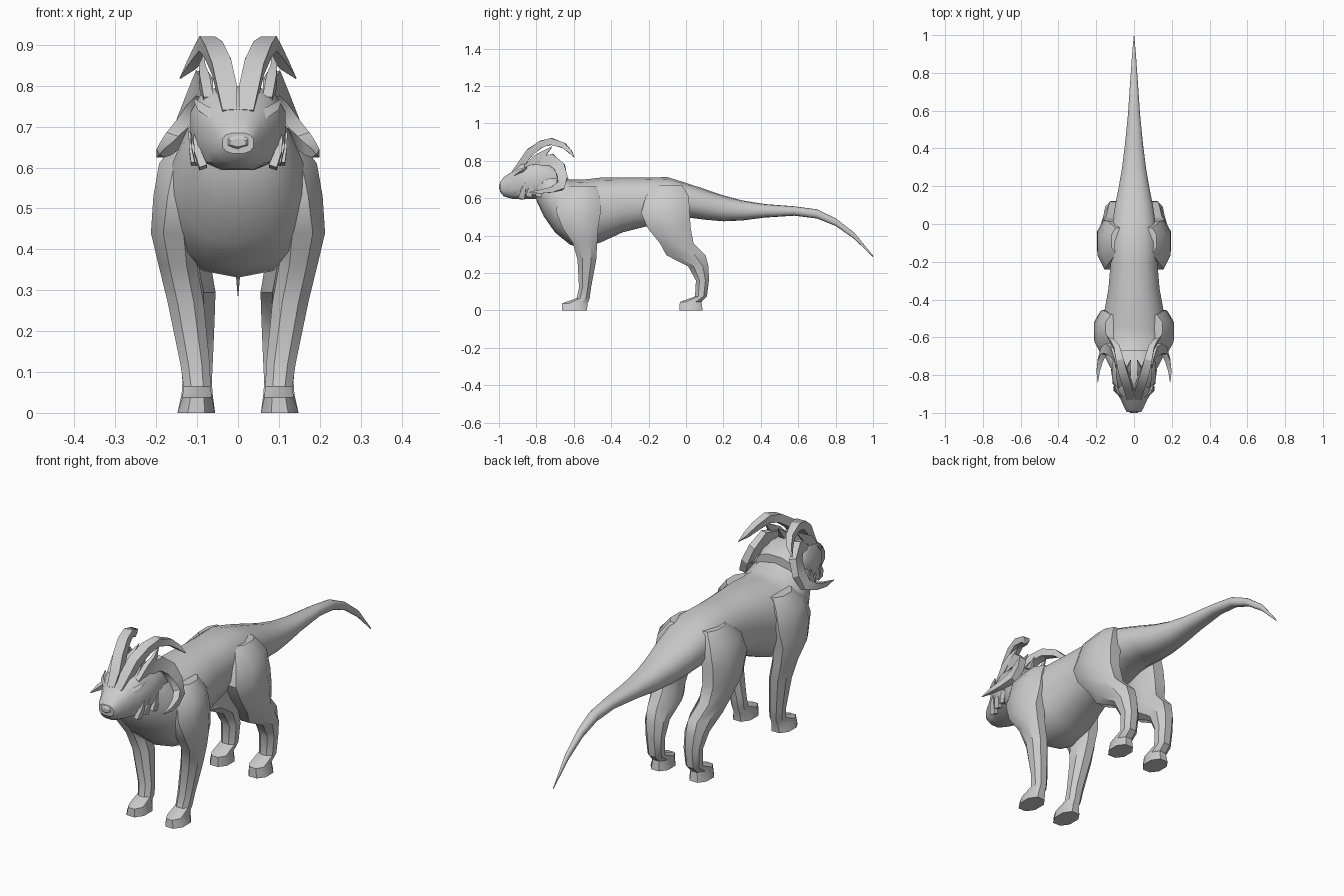
import bpy, bmesh, math
from mathutils import Vector

X, Y, Z = Vector((1, 0, 0)), Vector((0, 1, 0)), Vector((0, 0, 1))


def ring(c, u, v, a, b, n, p=1.0):
    """Cross-section of n points with half extents a along u and b along v."""
    k = math.cos(math.pi / n) ** p
    pts = []
    for i in range(n):
        t = 2 * math.pi * (i + 0.5) / n
        ct, st = math.cos(t), math.sin(t)
        cu = math.copysign(abs(ct) ** p, ct) / k
        cv = math.copysign(abs(st) ** p, st) / k
        pts.append(Vector(c) + u * a * cu + v * b * cv)
    return pts


def loft(name, rings, mirror=False, angle=35):
    bm = bmesh.new()
    rows = [[bm.verts.new(p) for p in r] for r in rings]
    n = len(rows[0])
    for r0, r1 in zip(rows, rows[1:]):
        for i in range(n):
            j = (i + 1) % n
            bm.faces.new((r0[i], r0[j], r1[j], r1[i]))
    bm.faces.new(rows[0])
    bm.faces.new(rows[-1])
    bmesh.ops.recalc_face_normals(bm, faces=bm.faces)
    me = bpy.data.meshes.new(name)
    bm.to_mesh(me)
    bm.free()
    ob = bpy.data.objects.new(name, me)
    bpy.context.collection.objects.link(ob)
    bpy.ops.object.select_all(action='DESELECT')
    ob.select_set(True)
    bpy.context.view_layer.objects.active = ob
    bpy.ops.object.shade_smooth_by_angle(angle=math.radians(angle))
    if mirror:
        ob.modifiers.new("mirror", 'MIRROR').use_mirror_merge = False
    return ob


def along_y(name, secs, n, p):
    """secs: (y, z bottom, z top, half width)"""
    return loft(name, [ring((0, y, (lo + hi) / 2), X, Z, w, (hi - lo) / 2, n, p)
                       for y, lo, hi, w in secs])


def limb(name, secs, n=8):
    """secs: (x, y, z, half width, half depth)"""
    return loft(name, [ring((x, y, z), X, Y, a, b, n, 0.9) for x, y, z, a, b in secs], True)


def horn(name, path, n=4, ref=X):
    """path: (x, y, z, half size across, half size along ref)"""
    pts = [Vector(q[:3]) for q in path]
    rings = []
    for i, q in enumerate(path):
        t = (pts[min(i + 1, len(pts) - 1)] - pts[max(i - 1, 0)]).normalized()
        u = t.cross(ref).normalized()
        rings.append(ring(pts[i], u, u.cross(t), q[3], q[4], n))
    return loft(name, rings, True, 30)


# Torso flowing into the long tail
along_y("body_and_tail", [
    (-0.80, 0.59, 0.76, 0.09), (-0.76, 0.505, 0.765, 0.125), (-0.70, 0.42, 0.74, 0.155),
    (-0.62, 0.355, 0.695, 0.175), (-0.55, 0.335, 0.695, 0.175), (-0.45, 0.37, 0.707, 0.155),
    (-0.34, 0.42, 0.707, 0.135), (-0.22, 0.45, 0.707, 0.125), (-0.10, 0.47, 0.71, 0.125),
    (0.00, 0.50, 0.68, 0.115), (0.10, 0.487, 0.647, 0.10), (0.20, 0.478, 0.613, 0.08),
    (0.30, 0.482, 0.587, 0.063), (0.42, 0.497, 0.568, 0.048), (0.58, 0.507, 0.556, 0.032),
    (0.70, 0.492, 0.54, 0.024), (0.80, 0.452, 0.492, 0.017), (0.90, 0.382, 0.415, 0.010),
    (1.00, 0.285, 0.293, 0.001)], 14, 0.88)

# Legs with paws
limb("front_leg", [
    (0.10, -0.55, 0.665, 0.05, 0.07), (0.125, -0.57, 0.61, 0.068, 0.11),
    (0.143, -0.575, 0.53, 0.064, 0.12), (0.158, -0.565, 0.44, 0.055, 0.095),
    (0.147, -0.54, 0.36, 0.047, 0.065), (0.128, -0.53, 0.27, 0.044, 0.05),
    (0.105, -0.54, 0.12, 0.036, 0.032), (0.10, -0.55, 0.065, 0.033, 0.035),
    (0.10, -0.594, 0.038, 0.036, 0.068), (0.102, -0.597, 0.0, 0.046, 0.067)])
limb("hind_leg", [
    (0.08, -0.09, 0.67, 0.04, 0.07), (0.112, -0.10, 0.61, 0.06, 0.115),
    (0.127, -0.11, 0.52, 0.065, 0.13), (0.132, -0.09, 0.44, 0.063, 0.115),
    (0.122, -0.05, 0.36, 0.056, 0.09), (0.108, 0.0, 0.295, 0.053, 0.105),
    (0.105, 0.066, 0.235, 0.048, 0.054), (0.10, 0.088, 0.16, 0.040, 0.035),
    (0.10, 0.08, 0.075, 0.036, 0.032), (0.10, 0.025, 0.045, 0.038, 0.058),
    (0.102, 0.027, 0.0, 0.046, 0.062)])

# Head, nose pad and brows
along_y("head", [
    (-0.995, 0.635, 0.685, 0.038), (-0.975, 0.61, 0.712, 0.05), (-0.93, 0.597, 0.742, 0.07),
    (-0.885, 0.594, 0.785, 0.096), (-0.82, 0.595, 0.80, 0.116), (-0.74, 0.60, 0.80, 0.116),
    (-0.67, 0.62, 0.76, 0.10)], 12, 0.75)
along_y("nose", [(-1.0, 0.652, 0.67, 0.02), (-0.985, 0.64, 0.692, 0.034),
                 (-0.95, 0.65, 0.70, 0.03)], 6, 1)
horn("brow", [(0.028, -0.925, 0.705, 0.006, 0.006), (0.055, -0.91, 0.725, 0.012, 0.012),
              (0.088, -0.885, 0.745, 0.010, 0.010), (0.105, -0.85, 0.765, 0.002, 0.002)], 4, Y)

# Tall horns sweeping up from the forehead and back
horn("upper_horn", [
    (0.020, -0.925, 0.735, 0.010, 0.018), (0.026, -0.88, 0.785, 0.018, 0.024),
    (0.040, -0.835, 0.845, 0.021, 0.024), (0.060, -0.775, 0.889, 0.019, 0.023),
    (0.075, -0.72, 0.903, 0.018, 0.020), (0.092, -0.655, 0.882, 0.015, 0.016),
    (0.115, -0.62, 0.85, 0.010, 0.011), (0.142, -0.597, 0.818, 0.001, 0.001)])

# Heavy horns curling down the sides and forward
horn("side_horn", [
    (0.075, -0.80, 0.795, 0.022, 0.014), (0.088, -0.72, 0.805, 0.032, 0.016),
    (0.108, -0.675, 0.765, 0.030, 0.017), (0.135, -0.660, 0.71, 0.027, 0.017),
    (0.160, -0.672, 0.665, 0.024, 0.016), (0.178, -0.72, 0.645, 0.015, 0.014),
    (0.190, -0.78, 0.635, 0.010, 0.009), (0.192, -0.84, 0.632, 0.001, 0.001)])

# Ears and small crest spikes
horn("ear", [
    (0.072, -0.86, 0.765, 0.010, 0.012), (0.082, -0.80, 0.81, 0.022, 0.012),
    (0.088, -0.76, 0.84, 0.015, 0.008), (0.082, -0.715, 0.877, 0.001, 0.001)])
horn("crest_spike", [
    (0.04, -0.82, 0.77, 0.02, 0.018), (0.03, -0.77, 0.82, 0.014, 0.012),
    (0.018, -0.72, 0.868, 0.001, 0.001)])

# Cheek tufts lying along the jaw
for i, (y, z) in enumerate([(-0.88, 0.62), (-0.84, 0.63), (-0.79, 0.63)]):
    horn("cheek_tuft_%d" % (i + 1), [
        (0.085 + i * 0.01, y, z - 0.02, 0.016, 0.010),
        (0.100 + i * 0.006, y + 0.01, z + 0.02, 0.014, 0.008),
        (0.108 + i * 0.006, y + 0.02, z + 0.06, 0.001, 0.001)])
